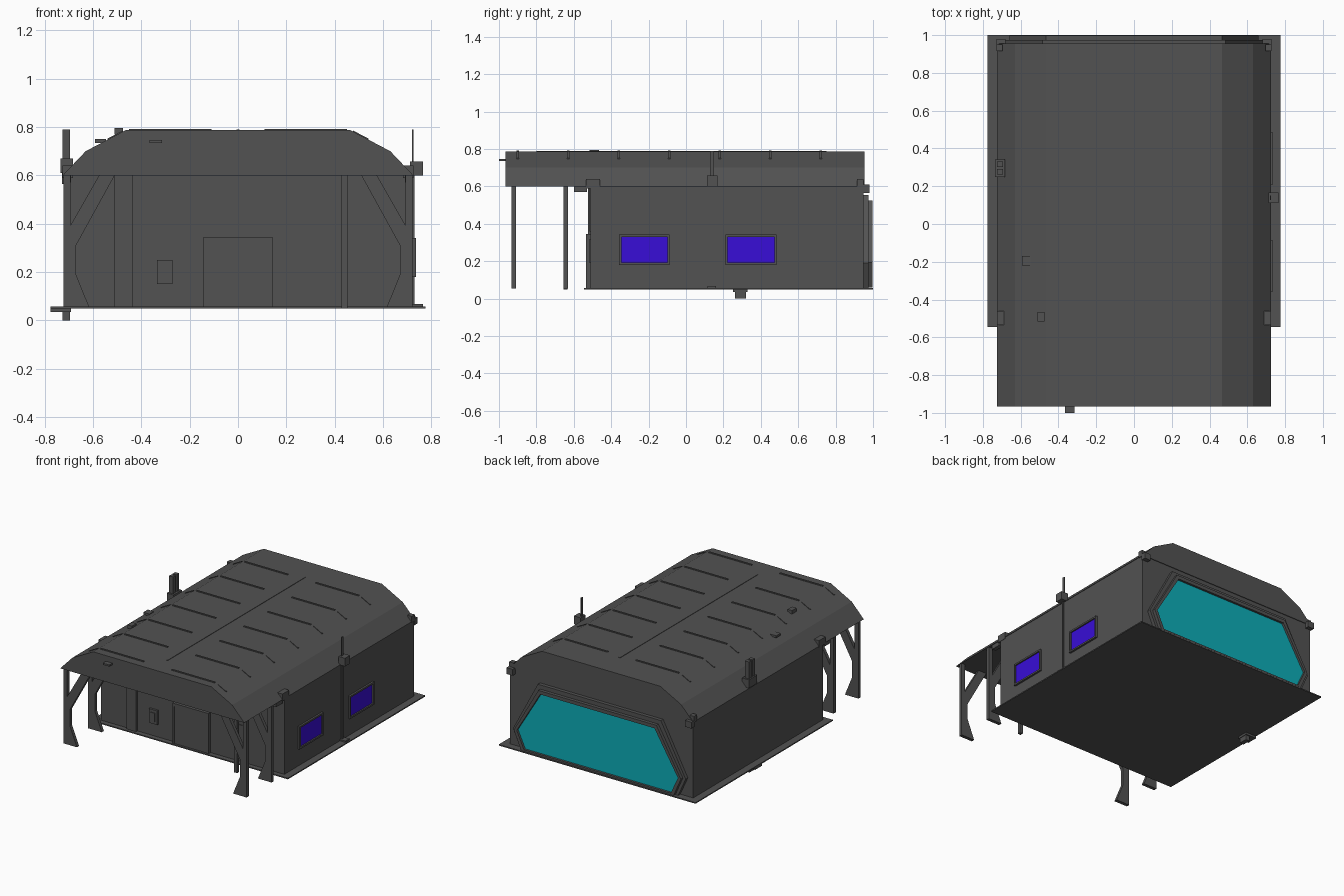
import bpy, bmesh
from mathutils import Vector

cube = bpy.data.objects.get("Cube")
if cube:
    bpy.data.objects.remove(cube, do_unlink=True)


def material(name, rgb):
    m = bpy.data.materials.new(name)
    m.use_nodes = True
    m.diffuse_color = (*rgb, 1)
    m.node_tree.nodes["Principled BSDF"].inputs["Base Color"].default_value = (*rgb, 1)
    return m


GREY = material("dark grey", (0.085, 0.085, 0.085))
BLUE = material("window blue", (0.04, 0.004, 0.68))
CYAN = material("gate cyan", (0.004, 0.42, 0.48))


def finish(name, bm, mat):
    bmesh.ops.recalc_face_normals(bm, faces=bm.faces)
    mesh = bpy.data.meshes.new(name)
    bm.to_mesh(mesh)
    bm.free()
    mesh.materials.append(mat)
    ob = bpy.data.objects.new(name, mesh)
    bpy.context.collection.objects.link(ob)
    return ob


def box(name, x, y, z, mat=GREY):
    """Block given by its (low, high) extents on each axis."""
    bm = bmesh.new()
    bmesh.ops.create_cube(bm, size=1)
    for v in bm.verts:
        v.co = [(lo + hi) / 2 + c * (hi - lo) for c, (lo, hi) in zip(v.co, (x, y, z))]
    return finish(name, bm, mat)


def prism(name, outline, y, mat=GREY, hole=None):
    """Extrude an x-z outline along y, with an optional matching inner outline."""
    bm = bmesh.new()
    outer = [bm.verts.new((a, y[0], b)) for a, b in outline]
    if hole:
        inner = [bm.verts.new((a, y[0], b)) for a, b in hole]
        n = len(outer)
        for i in range(n):
            j = (i + 1) % n
            bm.faces.new((outer[i], outer[j], inner[j], inner[i]))
    else:
        bm.faces.new(outer)
    out = bmesh.ops.extrude_face_region(bm, geom=bm.faces[:])
    moved = [g for g in out["geom"] if isinstance(g, bmesh.types.BMVert)]
    bmesh.ops.translate(bm, verts=moved, vec=Vector((0, y[1] - y[0], 0)))
    return finish(name, bm, mat)


def mirrored(half):
    return half + [(-x, z) for x, z in reversed(half)]


# Main shell: floor, walls and faceted roof with front overhang
box("floor_slab", (-0.775, 0.775), (-0.545, 1.0), (0.05, 0.058))
box("walls", (-0.722, 0.722), (-0.51, 0.95), (0.055, 0.6))
prism("roof", mirrored([(0.725, 0.6), (0.63, 0.7), (0.465, 0.787)]), (-0.965, 0.955))

# Raised seams across and along the roof
for i in range(7):
    y = -0.9 + i * 0.27
    for s in (-1, 1):
        box("roof_seam", sorted((s * 0.11, s * 0.45)), (y - 0.006, y + 0.006), (0.78, 0.792))
        seam = [(0.475, 0.775), (0.475, 0.786), (0.54, 0.752), (0.54, 0.742)]
        prism("roof_slope_seam", [(s * a, b) for a, b in seam], (y - 0.006, y + 0.006))
box("roof_ridge_seam", (-0.006, 0.006), (-0.8, 0.75), (0.78, 0.79))

# Porch legs: post with splayed foot and open triangular brace
for s in (-1, 1):
    for y in (-0.922, -0.642):
        span = (y - 0.012, y + 0.012)
        post = [(0.722, 0.6), (0.722, 0.055), (0.615, 0.055), (0.67, 0.19), (0.67, 0.31),
                (0.692, 0.355), (0.692, 0.6)]
        brace = [(0.51, 0.6), (0.67, 0.31), (0.692, 0.31), (0.692, 0.395), (0.575, 0.6)]
        prism("porch_post", [(s * a, b) for a, b in post], span)
        prism("porch_brace", [(s * a, b) for a, b in brace], span)
box("porch_pole", (0.428, 0.452), (-0.655, -0.633), (0.05, 0.6))

# Front wall: door, upper panel, header rail, pilaster, panels
box("front_door", (-0.132, 0.132), (-0.53, -0.505), (0.055, 0.325))
box("door_header", (-0.142, 0.142), (-0.535, -0.505), (0.325, 0.345))
for s in (-1, 1):
    box("door_jamb", sorted((s * 0.13, s * 0.142)), (-0.535, -0.505), (0.055, 0.325))
box("upper_panel", (-0.132, 0.132), (-0.516, -0.505), (0.36, 0.6))
box("wall_pilaster", (-0.51, -0.435), (-0.525, -0.505), (0.05, 0.6))
box("service_panel", (0.31, 0.44), (-0.516, -0.505), (0.19, 0.32))
box("keypad", (-0.335, -0.27), (-0.525, -0.505), (0.15, 0.25))
box("keypad_screen", (-0.32, -0.285), (-0.53, -0.52), (0.17, 0.23))

# Side windows with frames
for lo, hi in ((-0.345, -0.1), (0.222, 0.472)):
    box("window_pane", (0.715, 0.726), (lo, hi), (0.192, 0.33), BLUE)
    for z in (0.18, 0.33):
        box("window_rail", (0.715, 0.736), (lo - 0.012, hi + 0.012), (z, z + 0.012))
    for y in (lo - 0.012, hi):
        box("window_stile", (0.715, 0.736), (y, y + 0.012), (0.18, 0.342))

# Rear gate: stepped frame around a cyan panel
wide = mirrored([(0.62, 0.057), (0.68, 0.19), (0.485, 0.555)])
mid = mirrored([(0.6, 0.06), (0.658, 0.192), (0.465, 0.525)])
opening = mirrored([(0.578, 0.072), (0.635, 0.195), (0.45, 0.5)])
prism("gate_frame_outer", wide, (0.945, 0.975), hole=mid)
prism("gate_frame_inner", mid, (0.945, 0.998), hole=opening)
prism("gate_panel", opening, (0.945, 0.982), CYAN)

# Eave brackets at the front and back corners
for s in (-1, 1):
    box("front_eave_bracket", sorted((s * 0.682, s * 0.725)), (-0.535, -0.46), (0.59, 0.64))
    box("front_eave_lamp", sorted((s * 0.69, s * 0.72)), (-0.6, -0.53), (0.57, 0.6))
    box("rear_eave_bracket", sorted((s * 0.695, s * 0.728)), (0.915, 0.95), (0.595, 0.64))
    box("rear_eave_lamp", sorted((s * 0.68, s * 0.728)), (0.945, 0.98), (0.565, 0.61))

# Left aerial with cable conduit
box("aerial_mount", (0.712, 0.765), (0.112, 0.168), (0.6, 0.658))
box("aerial", (0.72, 0.726), (0.128, 0.15), (0.65, 0.79))
box("conduit", (0.715, 0.73), (0.13, 0.142), (0.055, 0.6))
box("conduit_foot", (0.72, 0.765), (0.115, 0.16), (0.057, 0.068))

# Right twin mast and the drain beneath it
box("mast_mount", (-0.735, -0.682), (0.248, 0.342), (0.61, 0.67))
for y in (0.262, 0.302):
    box("mast", (-0.726, -0.694), (y, y + 0.028), (0.66, 0.79))
box("drain_flange", (-0.775, -0.69), (0.25, 0.33), (0.035, 0.053))
box("drain_pipe", (-0.726, -0.694), (0.262, 0.322), (0.0, 0.05))

# Small roof fittings
box("roof_sensor", (-0.592, -0.545), (-0.22, -0.17), (0.735, 0.75))
box("roof_vent", (-0.51, -0.475), (-0.515, -0.465), (0.77, 0.795))
box("fascia_pipe", (-0.365, -0.315), (-1.0, -0.96), (0.735, 0.747))
